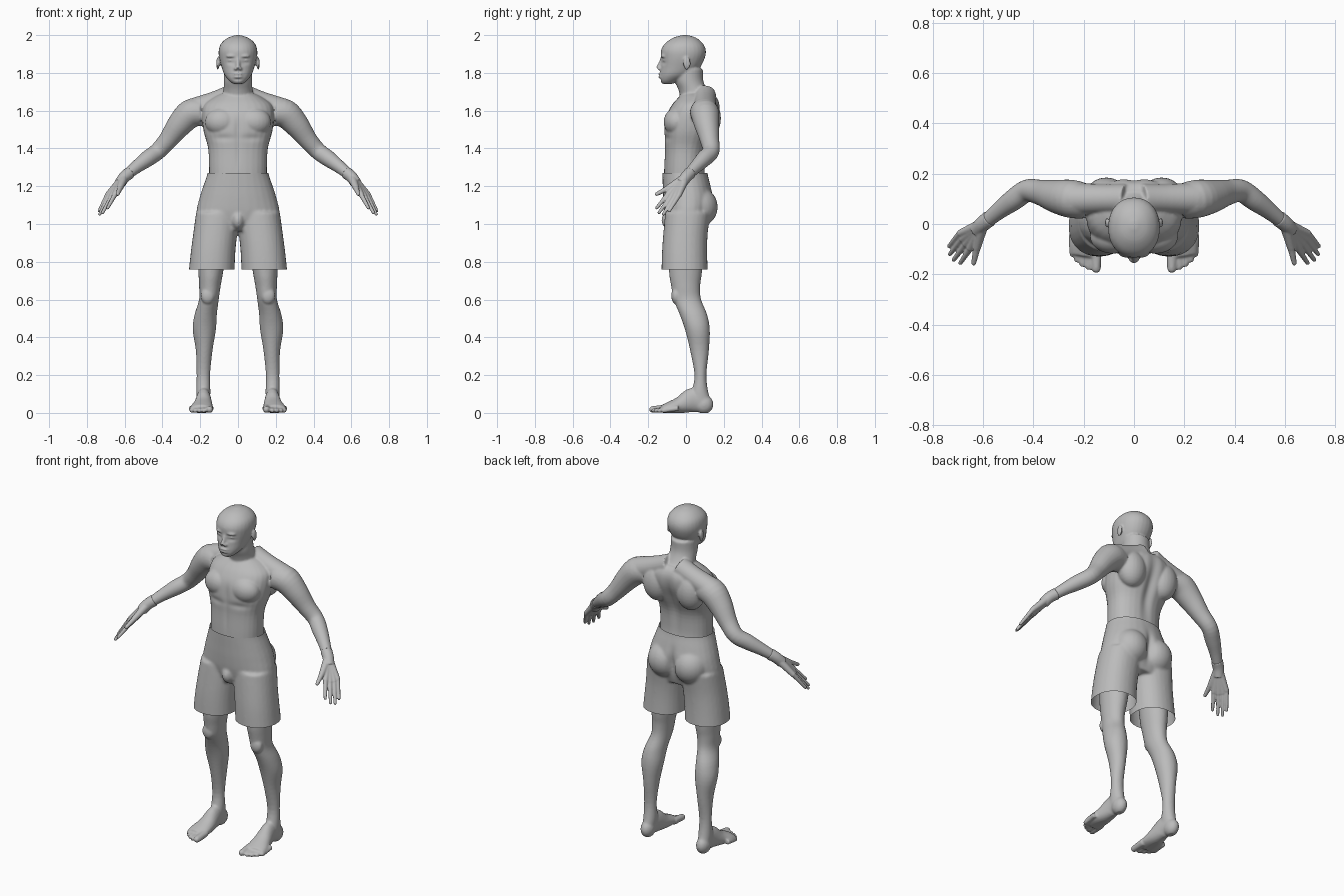
import bpy, bmesh, math
from mathutils import Vector, Matrix

cube = bpy.data.objects.get("Cube")
if cube:
    bpy.data.objects.remove(cube)

clay = bpy.data.materials.new("clay_grey")
clay.use_nodes = True
clay.diffuse_color = (.5, .5, .5, 1)
clay.node_tree.nodes["Principled BSDF"].inputs["Base Color"].default_value = clay.diffuse_color

FORWARD, UP = Vector((0, 1, 0)), Vector((0, 0, 1))
SIDES = 28


def spline(rows, steps=4):
    """Smooth interpolation through rows of numbers."""
    out = []
    for i in range(len(rows) - 1):
        a, b, c, d = (rows[max(0, min(len(rows) - 1, i + k))] for k in (-1, 0, 1, 2))
        for s in range(steps):
            t = s / steps
            out.append([q + t * (r - p) / 2 + t * t * (p - 2.5 * q + 2 * r - d_ / 2)
                        + t ** 3 * (1.5 * (q - r) + (d_ - p) / 2)
                        for p, q, r, d_ in zip(a, b, c, d)])
    return out + [list(rows[-1])]


def tube(bm, rows, ref=FORWARD, axis=None, square=1.0):
    """Loft ellipses along rows of x, y, z, width radius, height radius."""
    rows = spline(rows)
    rings = []
    for i, row in enumerate(rows):
        before, after = rows[max(i - 1, 0)], rows[min(i + 1, len(rows) - 1)]
        along = axis or (Vector(after[:3]) - Vector(before[:3])).normalized()
        u = ref.cross(along).normalized()
        v = along.cross(u)
        ring = []
        for k in range(SIDES):
            angle = math.tau * k / SIDES
            c, s = math.cos(angle), math.sin(angle)
            c, s = (math.copysign(abs(n) ** square, n) for n in (c, s))
            ring.append(bm.verts.new(Vector(row[:3]) + u * c * row[3] + v * s * row[4]))
        rings.append(ring)
    for low, high in zip(rings, rings[1:]):
        for k in range(SIDES):
            j = (k + 1) % SIDES
            bm.faces.new((low[k], low[j], high[j], high[k]))
    bm.faces.new(rings[0])
    bm.faces.new(rings[-1])


def column(bm, rows, square=1.0):
    """Level sections: z, half width (or inner and outer x), front y, back y."""
    sections = []
    for z, *xs, front, back in rows:
        inner, outer = xs if len(xs) > 1 else (-xs[0], xs[0])
        sections.append(((inner + outer) / 2, (front + back) / 2, z,
                         (outer - inner) / 2, (back - front) / 2))
    tube(bm, sections, axis=UP, square=square)


def limb(bm, rows):
    tube(bm, [(*row, row[-1]) for row in rows])


def ball(bm, centre, radii):
    bmesh.ops.create_uvsphere(bm, u_segments=24, v_segments=16, radius=1,
                              matrix=Matrix.Translation(centre) @ Matrix.Diagonal((*radii, 1)))


def digit(bm, base, tip, thick, thin):
    limb(bm, [(*base, thick), (*tip, thin)])
    ball(bm, tip, (thin, thin, thin))


def mirror_half(bm):
    """Duplicate everything so far across the centre plane."""
    made = bmesh.ops.duplicate(bm, geom=bm.verts[:] + bm.edges[:] + bm.faces[:])["geom"]
    for v in made:
        if isinstance(v, bmesh.types.BMVert):
            v.co.x = -v.co.x


def fuse(name, bm, voxel, smooth, dents=(), cuts=()):
    """Merge the pieces into one skin, press in dents, and trim open ends."""
    bmesh.ops.recalc_face_normals(bm, faces=bm.faces[:])
    rough = bpy.data.meshes.new(name)
    bm.to_mesh(rough)
    bm.free()
    obj = bpy.data.objects.new(name, rough)
    bpy.context.collection.objects.link(obj)
    remesh = obj.modifiers.new("Fuse", "REMESH")
    remesh.mode, remesh.voxel_size = "VOXEL", voxel
    relax = obj.modifiers.new("Relax", "SMOOTH")
    relax.factor, relax.iterations = .5, smooth
    graph = bpy.context.evaluated_depsgraph_get()
    skin = bpy.data.meshes.new_from_object(obj.evaluated_get(graph))
    obj.modifiers.clear()
    obj.data = skin
    bpy.data.meshes.remove(rough)
    skin.name = name
    bm = bmesh.new()
    bm.from_mesh(skin)
    for v in bm.verts:
        shift = Vector()
        for centre, radii, push in dents:
            far = sum(((p - c) / r) ** 2 for p, c, r in zip((abs(v.co.x), *v.co.yz), centre, radii))
            if far < 9:
                shift.y += push * math.exp(-far)
        v.co += shift
        v.co.z = max(v.co.z, 0)
    for height, up in cuts:
        bmesh.ops.bisect_plane(bm, geom=bm.verts[:] + bm.edges[:] + bm.faces[:],
                               plane_co=(0, 0, height), plane_no=UP * up, clear_outer=True)
    for face in bm.faces:
        face.smooth = True
    bm.to_mesh(skin)
    bm.free()
    skin.materials.clear()
    skin.materials.append(clay)
    return obj


def make_pair(part, bm, voxel, smooth):
    """Left part from the mesh, right part as its mirror image."""
    left = fuse("left_" + part, bm, voxel, smooth)
    bm = bmesh.new()
    bm.from_mesh(left.data)
    for v in bm.verts:
        v.co.x = -v.co.x
    bmesh.ops.reverse_faces(bm, faces=bm.faces[:])
    data = left.data.copy()
    bm.to_mesh(data)
    bm.free()
    bpy.context.collection.objects.link(bpy.data.objects.new("right_" + part, data))


# Upper body: arms, shoulder slopes, chest and back muscles, ears and eyes
bm = bmesh.new()
limb(bm, [(.19, .09, 1.59, .07), (.25, .1, 1.585, .076), (.31, .11, 1.525, .066),
          (.37, .125, 1.445, .051), (.425, .132, 1.385, .045), (.48, .095, 1.345, .043),
          (.54, .05, 1.3, .034), (.6, 0, 1.25, .027)])
limb(bm, [(.03, .1, 1.68, .06), (.12, .1, 1.645, .058), (.24, .1, 1.6, .065)])
ball(bm, (.085, -.05, 1.54), (.09, .068, .075))
ball(bm, (.11, .11, 1.56), (.085, .075, .11))
ball(bm, (.107, .005, 1.85), (.008, .02, .034))
ball(bm, (.038, -.112, 1.867), (.018, .016, .009))
ball(bm, (.032, -.117, 1.888), (.03, .018, .01))
ball(bm, (.013, -.14, 1.822), (.009, .012, .008))
mirror_half(bm)
# Trunk, neck and head
column(bm, [(1.23, .153, -.118, .106), (1.3, .154, -.116, .1), (1.4, .158, -.112, .108),
            (1.49, .182, -.116, .145), (1.57, .19, -.106, .175), (1.63, .18, -.075, .18),
            (1.67, .13, -.04, .165), (1.69, .09, -.02, .14)], square=.88)
column(bm, [(1.6, .09, -.04, .18), (1.66, .085, -.03, .155), (1.71, .077, -.04, .115),
            (1.76, .075, -.06, .092), (1.82, .075, -.06, .09)])
column(bm, [(1.742, .026, -.125, -.07), (1.76, .048, -.137, -.03), (1.79, .072, -.138, .03),
            (1.83, .087, -.134, .075), (1.88, .1, -.133, .1), (1.92, .102, -.132, .105),
            (1.955, .09, -.112, .09), (1.985, .056, -.07, .055), (2, .012, -.02, .01)],
       square=.93)
limb(bm, [(0, -.125, 1.88, .009), (0, -.137, 1.85, .01), (0, -.147, 1.824, .013)])
for height in (1.793, 1.779):
    ball(bm, (0, -.134, height), (.027, .014, .007))
fuse("upper_body", bm, .006, 5,
     dents=[((0, .16, 1.46), (.028, .09, .17), -.018),
            ((0, -.12, 1.5), (.016, .05, .07), .007),
            ((0, -.11, 1.37), (.012, .05, .08), .004),
            ((.08, -.11, 1.455), (.06, .05, .018), .006),
            ((.04, -.125, 1.876), (.02, .03, .007), .007),
            ((.04, -.125, 1.855), (.025, .03, .012), .007),
            ((0, -.14, 1.786), (.024, .03, .004), .006),
            ((0, -.13, 1.766), (.022, .03, .007), .005)])

# Hands: palm bones, fingers and thumb, with a cuff edge at the wrist
bm = bmesh.new()
WRIST = (.602, 0, 1.248)
limb(bm, [(.574, .022, 1.271, .033), (*WRIST, .031), (.625, -.025, 1.215, .03)])
FINGERS = [((.652, -.098, 1.155), (.69, -.155, 1.085)), ((.67, -.08, 1.145), (.717, -.143, 1.06)),
           ((.684, -.06, 1.145), (.732, -.12, 1.052)), ((.692, -.038, 1.152), (.735, -.088, 1.07))]
for knuckle, tip in FINGERS:
    limb(bm, [(*WRIST, .024), (*knuckle, .015)])
    digit(bm, knuckle, tip, .013, .0085)
digit(bm, WRIST, (.625, -.095, 1.19), .025, .016)
digit(bm, (.625, -.095, 1.19), (.637, -.155, 1.158), .015, .01)
make_pair("hand", bm, .004, 3)

# Legs with kneecap, foot and toes
bm = bmesh.new()
column(bm, [(.93, .05, .22, -.095, .1), (.75, .078, .21, -.09, .085), (.67, .092, .206, -.078, .075),
            (.6, .102, .206, -.066, .08), (.52, .112, .23, -.033, .112), (.44, .117, .24, -.005, .126),
            (.33, .135, .223, .022, .121), (.2, .148, .219, .045, .108), (.11, .146, .221, .03, .118),
            (.06, .15, .22, .02, .135)])
ball(bm, (.16, -.052, .62), (.037, .026, .045))
ball(bm, (.185, .095, .045), (.038, .05, .05))
tube(bm, [(.185, .1, .055, .034, .052), (.182, .04, .068, .038, .066), (.185, -.03, .042, .05, .045),
          (.193, -.09, .028, .06, .03), (.198, -.125, .02, .055, .022)], ref=UP)
TOES = zip((.15, .181, .205, .227, .245), (-.177, -.172, -.16, -.142, -.12))
for i, (x, y) in enumerate(TOES):
    thick = .012 if i else .018
    digit(bm, (x, y + .08, .025), (x, y, thick), thick + .003, thick)
make_pair("leg", bm, .006, 4)

# Shorts: wide legs and seat fused, then opened at the waist and hems
bm = bmesh.new()
column(bm, [(.73, .019, .263, -.13, .116), (.85, .014, .25, -.127, .112),
            (.95, .004, .237, -.12, .115), (1.06, -.01, .222, -.11, .13)], square=.92)
ball(bm, (.085, .068, 1.09), (.1, .1, .105))
mirror_half(bm)
column(bm, [(.965, .19, -.09, .1), (1.05, .22, -.112, .13), (1.13, .206, -.12, .145),
            (1.2, .184, -.123, .132), (1.27, .161, -.126, .114), (1.32, .158, -.126, .112)],
       square=.92)
ball(bm, (0, -.085, 1.02), (.034, .045, .05))
fuse("shorts", bm, .008, 5, dents=[((0, .15, 1.1), (.02, .06, .08), -.02)],
     cuts=[(1.27, 1), (.76, -1)])
